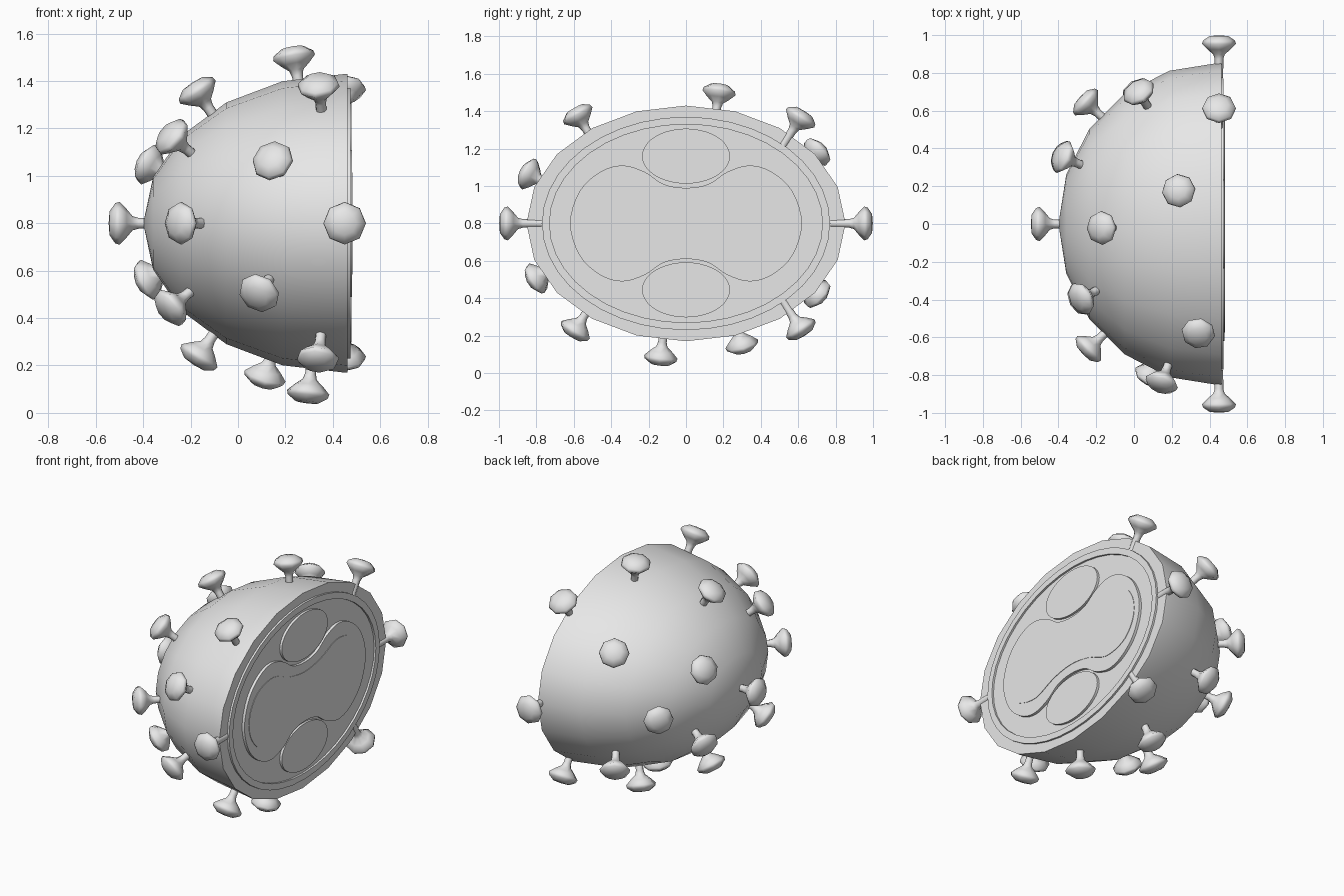
import bpy
import bmesh
from math import sin, cos, pi, radians
from mathutils import Matrix, Vector

cube = bpy.data.objects.get("Cube")
if cube:
    bpy.data.objects.remove(cube, do_unlink=True)

grey = bpy.data.materials.new("light_grey")
grey.use_nodes = True
grey.diffuse_color = (0.8, 0.8, 0.8, 1)
grey.node_tree.nodes["Principled BSDF"].inputs["Base Color"].default_value = (0.8, 0.8, 0.8, 1)

CENTRE = Vector((0.45, 0, 0.8))
RADII = Vector((0.85, 0.853, 0.63))
# local x, y, z become world y, z, x, so that flat shapes face +x
FACE = Matrix(((0, 0, 1), (1, 0, 0), (0, 1, 0))).to_4x4()


def finish(bm, name, angle):
    bmesh.ops.recalc_face_normals(bm, faces=bm.faces)
    mesh = bpy.data.meshes.new(name)
    bm.to_mesh(mesh)
    bm.free()
    mesh.materials.append(grey)
    obj = bpy.data.objects.new(name, mesh)
    bpy.context.collection.objects.link(obj)
    bpy.ops.object.select_all(action="DESELECT")
    obj.select_set(True)
    bpy.context.view_layer.objects.active = obj
    bpy.ops.object.shade_smooth_by_angle(angle=radians(angle))
    return obj


def lathe(name, profile, sides, matrix, angle):
    """Revolve (radius, height) points about local z."""
    bm = bmesh.new()
    verts = [bm.verts.new((r, 0, h)) for r, h in profile]
    edges = [bm.edges.new(pair) for pair in zip(verts, verts[1:])]
    bmesh.ops.spin(bm, geom=verts + edges, cent=(0, 0, 0), axis=(0, 0, 1),
                   angle=2 * pi, steps=sides)
    bmesh.ops.remove_doubles(bm, verts=bm.verts, dist=0.0005)
    bm.transform(matrix)
    return finish(bm, name, angle)


def plate(name, outline, bottom, top, hole=None):
    """Raise a (y, z) outline from x = bottom to x = top, or a band if it has a hole."""
    bm = bmesh.new()
    loops = []
    for line in [outline] + ([hole] if hole else []):
        for x in (bottom, top):
            loops.append([bm.verts.new((x, y, CENTRE.z + z)) for y, z in line])
    n = len(outline)

    def bridge(a, b):
        for i in range(n):
            j = (i + 1) % n
            bm.faces.new((a[i], a[j], b[j], b[i]))

    bridge(loops[0], loops[1])
    if hole:
        bridge(loops[1], loops[3])
        bridge(loops[3], loops[2])
        bridge(loops[2], loops[0])
    else:
        bm.faces.new(loops[0])
        bm.faces.new(loops[1])
    return finish(bm, name, 35)


def ellipse(w, h, z=0, n=40):
    return [(w * cos(2 * pi * i / n), z + h * sin(2 * pi * i / n)) for i in range(n)]


def mirrored_curve(quarter, steps=4):
    """Mirror a quarter outline four ways and smooth it into a closed curve."""
    right = quarter + [(y, -z) for y, z in quarter[-2::-1]]
    pts = [Vector(p) for p in right + [(-y, z) for y, z in right[-2:0:-1]]]
    out = []
    for i in range(len(pts)):
        a, b, c, d = (pts[(i + k) % len(pts)] for k in (-1, 0, 1, 2))
        for s in range(steps):
            t = s / steps
            p = 0.5 * (2 * b + (c - a) * t + (2 * a - 5 * b + 4 * c - d) * t ** 2
                       + (3 * b - a - 3 * c + d) * t ** 3)
            out.append((p.x, p.y))
    return out


# half-ellipsoid shell with a short rim and a flat cut face
dome = [(sin(i * pi / 10), -cos(i * pi / 10)) for i in range(6)]
dome += [(1, 0.015), (0, 0.015)]
scale = Matrix.Diagonal((RADII.x, RADII.y, RADII.z, 1))
lathe("shell", dome, 20, Matrix.Translation(CENTRE) @ scale @ FACE, 40)

# layers on the cut face
plate("membrane_ring", ellipse(0.77, 0.57), 0.45, 0.475, ellipse(0.73, 0.53))
plate("core_wall", mirrored_curve([(0, 0.19), (0.12, 0.21), (0.22, 0.275), (0.34, 0.31),
                                   (0.46, 0.275), (0.57, 0.17), (0.62, 0)]), 0.45, 0.48)
plate("core", mirrored_curve([(0, 0.13), (0.16, 0.155), (0.32, 0.215), (0.47, 0.185),
                              (0.55, 0.1), (0.575, 0)]), 0.45, 0.483)
for side, z in (("upper", 0.36), ("lower", -0.355)):
    plate(side + "_side_body", ellipse(0.235, 0.147, z), 0.45, 0.478)

# mushroom-shaped spikes standing along the surface normal
SPIKE = [(0, -0.08), (0.022, -0.08), (0.023, 0.02), (0.03, 0.045), (0.06, 0.07),
         (0.09, 0.1), (0.085, 0.118), (0.05, 0.142), (0, 0.146)]


def normal_at(p):
    return Vector((p[i] / RADII[i] ** 2 for i in range(3))).normalized()


def spike(name, head):
    offset = Vector(head) - CENTRE
    foot = offset.copy()
    for _ in range(12):
        foot = offset - 0.1 * normal_at(foot)
        foot /= Vector((foot[i] / RADII[i] for i in range(3))).length
    turn = normal_at(foot).to_track_quat("Z", "Y").to_matrix().to_4x4()
    lathe(name, SPIKE, 8, Matrix.Translation(CENTRE + foot) @ turn, 65)


HEADS = [
    (0.22, 0.19, 1.55), (0.34, -0.58, 1.38), (0.45, 0.62, 1.37), (0, 0.74, 1.2),
    (-0.14, -0.02, 1.33), (-0.25, -0.38, 1.15), (-0.39, 0.36, 1.05), (0.15, -0.83, 1.06),
    (-0.49, 0, 0.8), (-0.24, -0.66, 0.8), (-0.25, 0.64, 0.8), (0.45, -0.95, 0.8),
    (0.45, 0.95, 0.8), (0.08, -0.82, 0.5), (0.34, -0.58, 0.24), (0.45, 0.61, 0.24),
    (0, 0.73, 0.41), (0.29, -0.14, 0.06), (0.1, 0.31, 0.13), (-0.14, -0.02, 0.26),
    (-0.25, -0.38, 0.46), (-0.39, 0.36, 0.56),
]
for number, head in enumerate(HEADS, 1):
    spike(f"spike_{number}", head)
